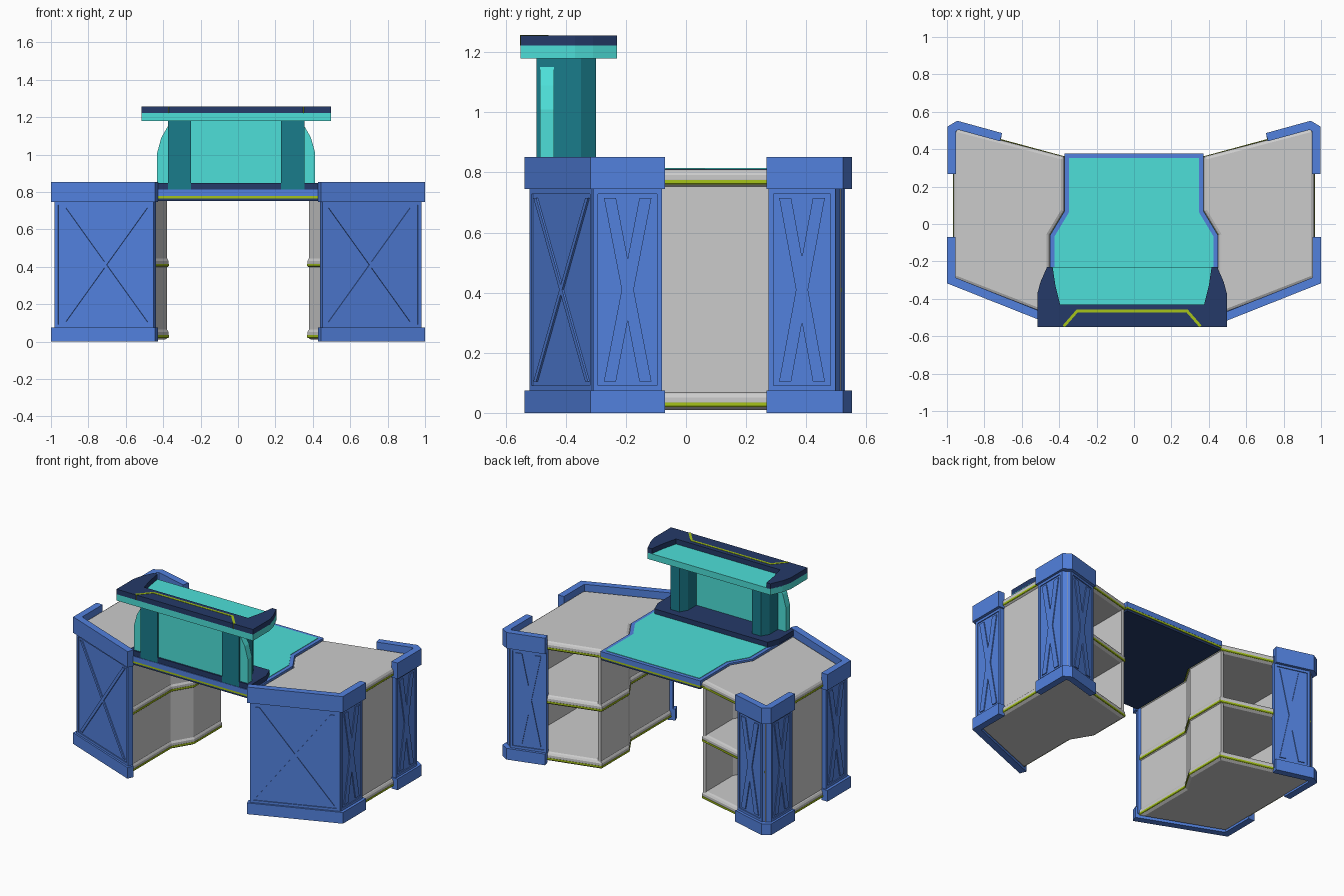
import bpy, bmesh
from mathutils import Vector, Matrix

if "Cube" in bpy.data.objects:
    bpy.data.objects.remove(bpy.data.objects["Cube"])


def material(name, rgb):
    m = bpy.data.materials.new(name)
    m.diffuse_color = (*rgb, 1)
    m.use_nodes = True
    m.node_tree.nodes["Principled BSDF"].inputs["Base Color"].default_value = m.diffuse_color
    return m


BLUE = material("blue", (0.085, 0.22, 0.73))
TEAL = material("teal", (0.075, 0.74, 0.69))
DARK_TEAL = material("dark_teal", (0.01, 0.20, 0.26))
NAVY = material("navy", (0.018, 0.042, 0.14))
LIME = material("lime", (0.38, 0.55, 0.01))
SHELF_X = -0.01          # the raised shelf sits slightly off centre


def offset(path, d, closed=True):
    """Mitred offset to the left of a 2D path (inwards when it runs CCW)."""
    if d == 0:
        return list(path)
    pts, n, out = [Vector(p) for p in path], len(path), []
    for i, p in enumerate(pts):
        dirs = []
        if closed or i > 0:
            dirs.append((p - pts[i - 1]).normalized())
        if closed or i < n - 1:
            dirs.append((pts[(i + 1) % n] - p).normalized())
        a, b = [Vector((-v.y, v.x)) for v in (dirs[0], dirs[-1])]
        out.append(tuple(p + (a + b) * (d / (1 + a.dot(b)))))
    return out


def strip(path, thick):
    """Outline of a wall that follows an open path."""
    return list(path) + offset(path, thick, False)[::-1]


def symmetric(half):
    return half + [(-x, y) for x, y in reversed(half)]


def solid(name, outlines, profile, mat=None, mirror=False, matrix=None, x=0):
    """Loft outlines through (inset, height) pairs, optionally mirrored in x."""
    bm = bmesh.new()
    for outline in outlines:
        rings = [[bm.verts.new((u, v, h)) for u, v in offset(outline, d)] for d, h in profile]
        n = len(outline)
        bm.faces.new(rings[0][::-1])
        bm.faces.new(rings[-1])
        for lo, hi in zip(rings, rings[1:]):
            for i in range(n):
                j = (i + 1) % n
                bm.faces.new((lo[i], lo[j], hi[j], hi[i]))
    if matrix:
        bm.transform(matrix)
    bmesh.ops.recalc_face_normals(bm, faces=bm.faces)
    mesh = bpy.data.meshes.new(name)
    bm.to_mesh(mesh)
    bm.free()
    ob = bpy.data.objects.new(name, mesh)
    bpy.context.collection.objects.link(ob)
    ob.location.x = x
    if mat:
        mesh.materials.append(mat)
    if mirror:
        ob.modifiers.new("mirror", 'MIRROR').use_axis[0] = True
    return ob


def block(name, outline, z0, z1, mat=None, mirror=False, x=0):
    return solid(name, [outline], [(0, z0), (0, z1)], mat, mirror, x=x)


def cross_panel(name, a, b, z0, z1, width):
    """Raised border and X brace on the outer face running from a to b."""
    a, b = Vector((*a, 0)), Vector((*b, 0))
    u = (b - a).normalized()
    up = Vector((0, 0, 1))
    m = Matrix((u, up, u.cross(up))).transposed().to_4x4()
    m.translation = a
    L, e = (b - a).length, 0.016
    border = [strip(p, e) for p in ([(0, z0), (L, z0)], [(L, z0), (L, z1)],
                                    [(L, z1), (0, z1)], [(0, z1), (0, z0)])]
    solid(name + "_border", border, [(0, -0.002), (0, 0.006)], BLUE, True, m)
    i, j, w = 0.035, 0.03, width
    brace = [[(i, z0 + j), (i + w, z0 + j), (L - i, z1 - j), (L - i - w, z1 - j)],
             [(L - i - w, z0 + j), (L - i, z0 + j), (i + w, z1 - j), (i, z1 - j)]]
    solid(name + "_brace", brace, [(0, -0.002), (0, 0.006)], BLUE, True, m)


# cabinet shelves with rounded rims and a lime line
def cabinet_outline(out, edge):
    return [(0.372 + edge, 0.36), (0.372 + edge, 0.07), (0.45 + edge, -0.06),
            (0.45 + edge, -0.49), (out, -0.29), (out, 0.515)]


for name, z, out in (("bottom", 0.01, 0.965), ("middle", 0.39, 0.945), ("top", 0.75, 0.965)):
    shape = cabinet_outline(out, 0)
    solid("cabinet_shelf_" + name, [shape],
          [(0.018, z), (0.003, z + 0.010), (0, z + 0.026), (0, z + 0.042),
           (0.007, z + 0.054), (0.018, z + 0.06)], None, True)
    solid("cabinet_line_" + name, [offset(shape, -0.002)],
          [(0.003, z + 0.010), (0, z + 0.013), (0, z + 0.025)], LIME, True)

# cabinet walls, open at the back
wall = cabinet_outline(0.952, 0.008)
block("cabinet_wall", strip(wall, 0.02), 0.04, 0.78, None, True)

# blue corner posts with thicker bands at floor and top
front = [(0.45, -0.515), (0.975, -0.308), (0.975, -0.08)]
back = [(0.975, 0.275), (0.975, 0.497), (0.935, 0.524), (0.71, 0.462)]
front_band = [(0.443, -0.538), (1.0, -0.317), (1.0, -0.07)]
back_band = [(0.996, 0.268), (0.996, 0.522), (0.945, 0.552), (0.705, 0.486)]
for name, path, band in (("front", front, front_band), ("back", back, back_band)):
    block(name + "_post", strip(path, 0.03), 0.03, 0.80, BLUE, True)
    block(name + "_floor_band", strip(band, 0.045), 0, 0.075, BLUE, True)
    block(name + "_top_band", strip(band, 0.045), 0.745, 0.852, BLUE, True)
cross_panel("front_panel", front[0], front[1], 0.075, 0.745, 0.025)
cross_panel("front_side_panel", front[1], front[2], 0.075, 0.745, 0.04)
cross_panel("back_side_panel", back[0], back[1], 0.075, 0.745, 0.04)
cross_panel("back_panel", back[2], back[3], 0.075, 0.745, 0.04)

# centre table top in layers
table = symmetric([(0.449, -0.50), (0.449, -0.06), (0.371, 0.07), (0.371, 0.378)])
block("table_underside", offset(table, 0.006), 0.752, 0.77, NAVY)
block("table_line", offset(table, 0.001), 0.766, 0.778, LIME)
block("table_rim", table, 0.778, 0.812, BLUE)
block("table_surface", offset(table, 0.024), 0.80, 0.815, TEAL)

# raised shelf: base, back wall and columns
base = symmetric([(0.45, -0.495), (0.45, -0.33), (0.42, -0.25)])
block("shelf_base", base, 0.811, 0.847, NAVY, x=SHELF_X)
riser = symmetric([(0.422, 0.84), (0.422, 1.01), (0.40, 1.09), (0.36, 1.16), (0.36, 1.185)])
solid("shelf_wall", [riser], [(0, 0.44), (0, 0.485)], TEAL,
      matrix=Matrix.Rotation(1.5707963, 4, 'X'), x=SHELF_X)
column = [(0.24, -0.497), (0.365, -0.497), (0.365, -0.35), (0.335, -0.30),
          (0.27, -0.30), (0.24, -0.35)]
block("shelf_column", column, 0.812, 1.185, DARK_TEAL, True, x=SHELF_X)

# shelf board with navy U-shaped edge and lime inlay
edge = [(0.506, -0.55), (0.506, -0.37), (0.49, -0.31), (0.455, -0.23)]
block("shelf_board", symmetric(edge), 1.18, 1.222, TEAL, x=SHELF_X)
trim = symmetric(edge + [(0.425, -0.23), (0.41, -0.33), (0.385, -0.43)])
block("shelf_trim", trim, 1.22, 1.256, NAVY, x=SHELF_X)
inlay = [(-0.36, -0.552), (-0.29, -0.472), (0.29, -0.472), (0.36, -0.552)]
block("shelf_inlay", strip(inlay, 0.015), 1.222, 1.258, LIME, x=SHELF_X)
